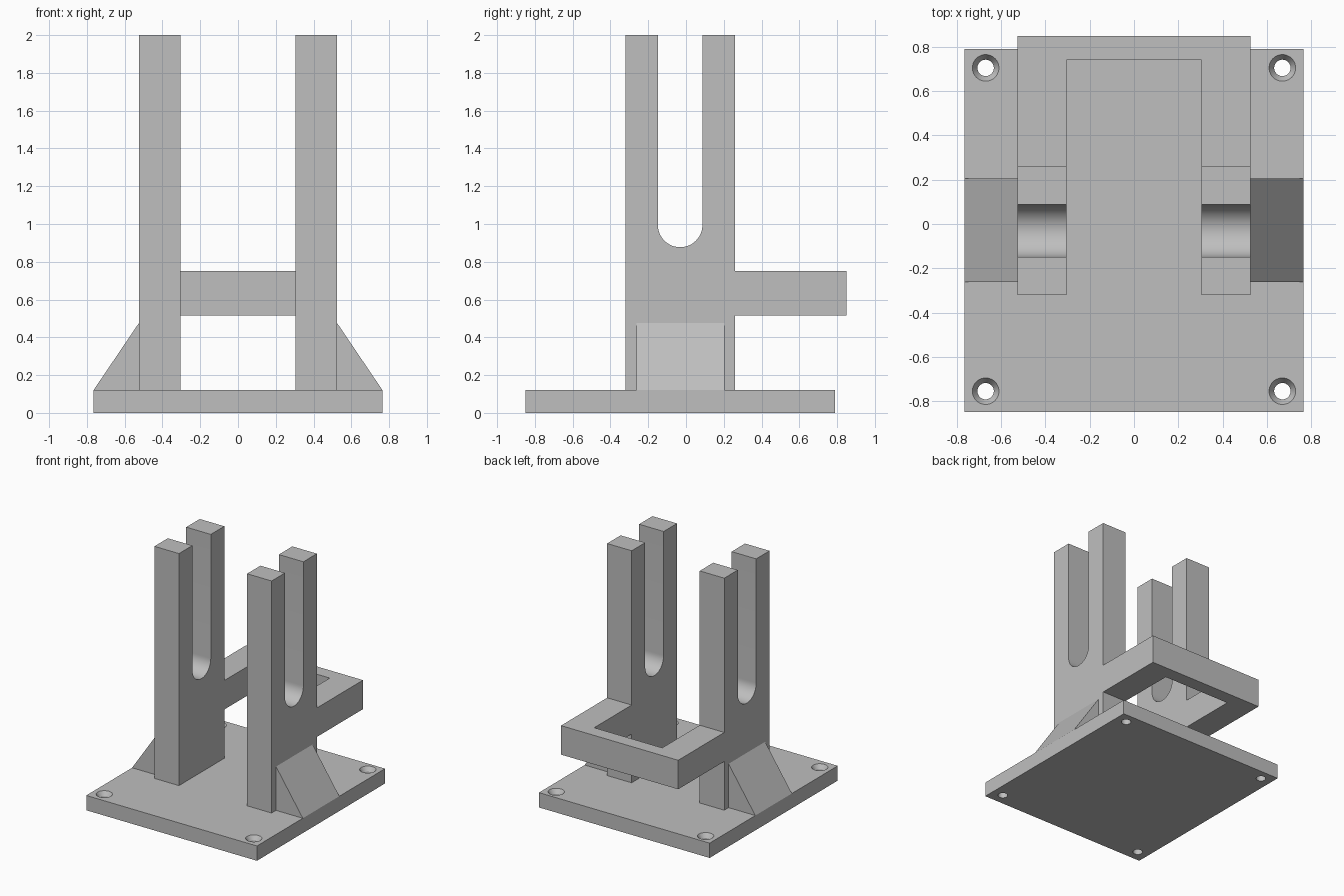
import bpy, bmesh, math
from mathutils import Vector

cube = bpy.data.objects.get("Cube")
if cube:
    bpy.data.objects.remove(cube, do_unlink=True)

grey = bpy.data.materials.new("plain_grey")
grey.use_nodes = True
COLOUR = (0.52, 0.52, 0.52, 1)
grey.diffuse_color = COLOUR
grey.node_tree.nodes["Principled BSDF"].inputs["Base Color"].default_value = COLOUR


def finish(name, bm):
    bmesh.ops.recalc_face_normals(bm, faces=bm.faces[:])
    mesh = bpy.data.meshes.new(name)
    bm.to_mesh(mesh)
    bm.free()
    mesh.materials.append(grey)
    obj = bpy.data.objects.new(name, mesh)
    bpy.context.collection.objects.link(obj)
    return obj


def prism(name, points, depth):
    """Extrude a flat outline along a vector."""
    bm = bmesh.new()
    face = bm.faces.new([bm.verts.new(p) for p in points])
    new = bmesh.ops.extrude_face_region(bm, geom=[face])["geom"]
    bmesh.ops.translate(bm, vec=Vector(depth),
                        verts=[v for v in new if isinstance(v, bmesh.types.BMVert)])
    return finish(name, bm)


def box(name, x0, x1, y0, y1, z0, z1):
    return prism(name, [(x0, y0, z0), (x1, y0, z0), (x1, y1, z0), (x0, y1, z0)],
                 (0, 0, z1 - z0))


def activate(obj):
    bpy.ops.object.select_all(action="DESELECT")
    obj.select_set(True)
    bpy.context.view_layer.objects.active = obj


def cut(obj, cutter):
    cutter.hide_render = True
    mod = obj.modifiers.new("cut", "BOOLEAN")
    mod.operation, mod.solver, mod.object = "DIFFERENCE", "EXACT", cutter
    activate(obj)
    bpy.ops.object.modifier_apply(modifier=mod.name)
    bpy.data.objects.remove(cutter, do_unlink=True)
    activate(obj)
    bpy.ops.object.shade_smooth_by_angle(angle=math.radians(30))


BASE_X, BASE_TOP = 0.765, 0.12
OUTER, INNER = 0.525, 0.305

# Base plate with four countersunk screw holes
base = box("base_plate", -BASE_X, BASE_X, -0.85, 0.79, 0, BASE_TOP)
bm = bmesh.new()
section = [(0.037, -0.05), (0.037, BASE_TOP - 0.035), (0.06, BASE_TOP), (0.06, BASE_TOP + 0.05)]
SIDES = 40
for cx in (-0.67, 0.67):
    for cy in (-0.755, 0.705):
        rings = [[bm.verts.new((cx + r * math.cos(math.tau * i / SIDES),
                                cy + r * math.sin(math.tau * i / SIDES), z))
                  for i in range(SIDES)] for r, z in section]
        bm.faces.new(rings[0])
        bm.faces.new(rings[-1])
        for low, high in zip(rings, rings[1:]):
            for i in range(SIDES):
                j = (i + 1) % SIDES
                bm.faces.new((low[i], low[j], high[j], high[i]))
cut(base, finish("hole_cutter", bm))

# Slotted uprights and rear loop: side outline across the full width, hollowed in the middle
slot_y, slot_z, slot_r = -0.031, 0.995, 0.118
slot = [(slot_y + slot_r * math.cos(math.pi * i / 24),
         slot_z - slot_r * math.sin(math.pi * i / 24)) for i in range(25)]
outline = [(-0.32, BASE_TOP), (0.26, BASE_TOP), (0.26, 0.515), (0.85, 0.515),
           (0.85, 0.75), (0.26, 0.75), (0.26, 2), (slot_y + slot_r, 2)]
outline += slot + [(slot_y - slot_r, 2), (-0.32, 2)]
frame = prism("forked_frame", [(-OUTER, y, z) for y, z in outline], (2 * OUTER, 0, 0))
cut(frame, box("gap_cutter", -INNER, INNER, -1, 0.74, -1, 3))

# Sloping side gussets
for side, name in ((1, "left_gusset"), (-1, "right_gusset")):
    prism(name, [(side * OUTER, -0.263, BASE_TOP), (side * BASE_X, -0.263, BASE_TOP),
                 (side * OUTER, -0.263, 0.475)], (0, 0.468, 0))
